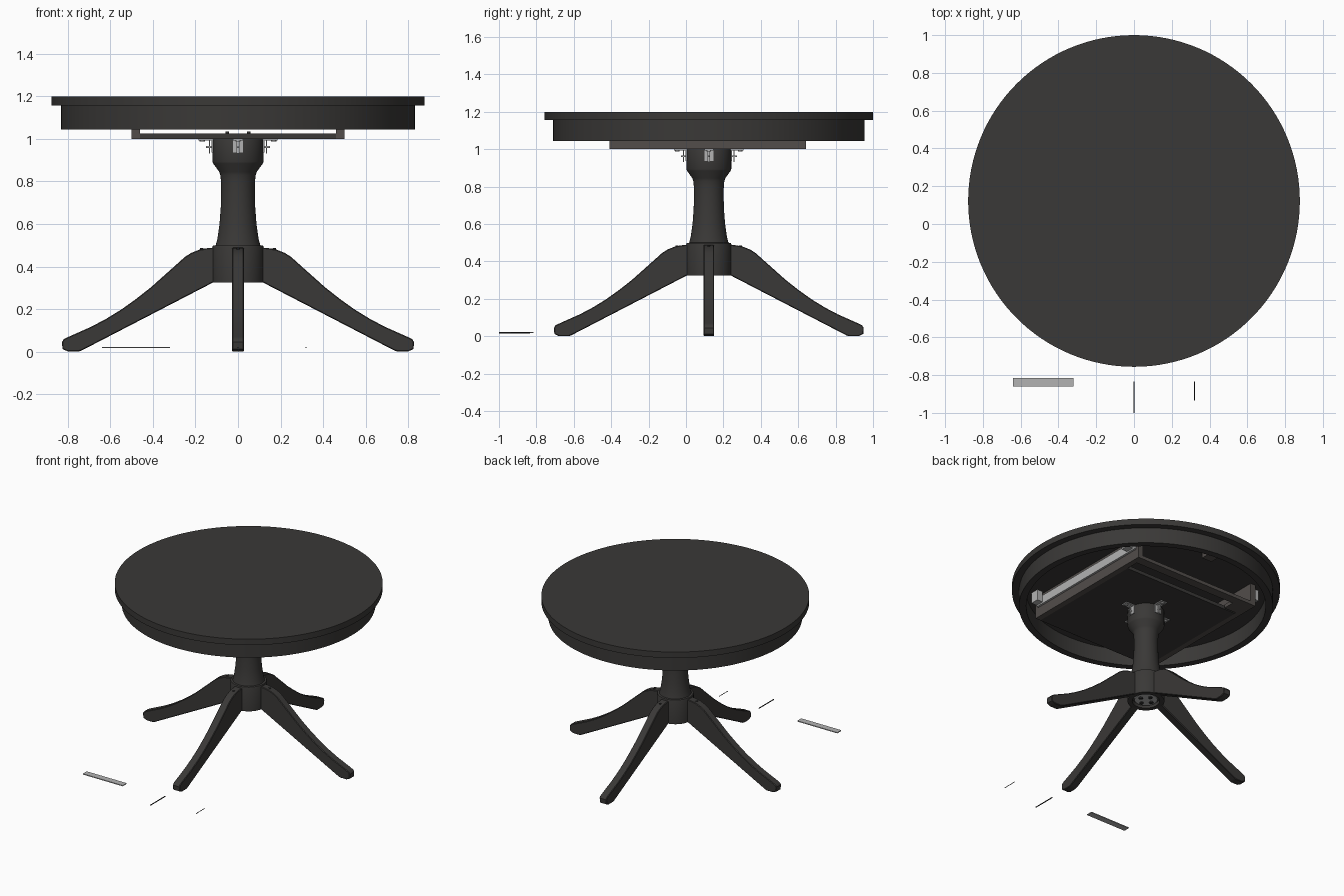
import bpy, bmesh
from math import pi, cos, sin
from mathutils import Matrix, Vector

if "Cube" in bpy.data.objects:
    bpy.data.objects.remove(bpy.data.objects["Cube"])

CY = 0.122  # table axis sits behind the origin


def material(name, c):
    m = bpy.data.materials.new(name)
    m.diffuse_color = (*c, 1)
    m.use_nodes = True
    m.node_tree.nodes["Principled BSDF"].inputs["Base Color"].default_value = m.diffuse_color
    return m


DARK = material("dark_wood", (0.042, 0.040, 0.038))
BROWN = material("rail_wood", (0.085, 0.075, 0.07))
METAL = material("metal", (0.45, 0.45, 0.45))
BLACK = material("dark_metal", (0.03, 0.03, 0.03))


def finish(name, bm, mat, smooth=False):
    bmesh.ops.recalc_face_normals(bm, faces=bm.faces)
    me = bpy.data.meshes.new(name)
    bm.to_mesh(me)
    bm.free()
    ob = bpy.data.objects.new(name, me)
    bpy.context.collection.objects.link(ob)
    me.materials.append(mat)
    if smooth:
        bpy.ops.object.select_all(action='DESELECT')
        ob.select_set(True)
        bpy.context.view_layer.objects.active = ob
        bpy.ops.object.shade_smooth_by_angle(angle=0.6)
    return ob


def box(name, lo, hi, mat, turn=0):
    """Box between corners; turn rotates it about the table axis."""
    lo, hi = Vector(lo), Vector(hi)
    bm = bmesh.new()
    bmesh.ops.create_cube(bm, size=1, matrix=Matrix.Translation((lo + hi) / 2)
                          @ Matrix.Diagonal((*(hi - lo), 1)))
    bm.transform(Matrix.Translation((0, CY, 0)) @ Matrix.Rotation(turn, 4, 'Z'))
    return finish(name, bm, mat)


def rod(name, a, b, r, mat, turn=0, n=16):
    """Cylinder between two points, relative to the table axis."""
    a, b = Vector(a), Vector(b)
    rot = (b - a).to_track_quat('Z', 'Y').to_matrix().to_4x4()
    bm = bmesh.new()
    bmesh.ops.create_cone(bm, cap_ends=True, segments=n, radius1=r, radius2=r,
                          depth=(b - a).length,
                          matrix=Matrix.Translation((a + b) / 2) @ rot)
    bm.transform(Matrix.Translation((0, CY, 0)) @ Matrix.Rotation(turn, 4, 'Z'))
    return finish(name, bm, mat, True)


def lathe(name, pts, mat, n=64, closed=False):
    bm = bmesh.new()
    vs = [bm.verts.new((r, 0, z)) for r, z in pts]
    es = [bm.edges.new(p) for p in zip(vs, vs[1:])]
    if closed:
        es.append(bm.edges.new((vs[-1], vs[0])))
    bmesh.ops.spin(bm, geom=vs + es, cent=(0, 0, 0), axis=(0, 0, 1),
                   angle=2 * pi, steps=n, use_duplicate=False)
    bmesh.ops.remove_doubles(bm, verts=bm.verts, dist=1e-5)
    bm.transform(Matrix.Translation((0, CY, 0)))
    return finish(name, bm, mat, True)


# Round top and hollow apron ring
lathe("table_top", [(0, 1.2), (.878, 1.2), (.878, 1.157), (0, 1.157)], DARK, 128)
lathe("apron", [(.832, 1.157), (.832, 1.045), (.785, 1.045), (.785, 1.157)],
      DARK, 128, True)

# Turned pedestal with a recess underneath
lathe("pedestal", [(0, 1.0), (.118, 1.0), (.12, .995), (.12, .893), (.117, .885),
                   (.088, .845), (.083, .83), (.080, .80), (.079, .75), (.081, .68),
                   (.087, .60), (.097, .53), (.105, .50), (.118, .498), (.121, .49),
                   (.121, .325), (.09, .325), (.09, .35), (0, .35)], DARK)
rod("base_plate", (0, 0, .335), (0, 0, .35), .075, METAL, n=32)

# Mounting plate with a slot near the back, and end bar
box("mounting_plate", (-.46, -.53, 1.0), (.46, .36, 1.025), DARK)
box("back_cross_bar", (-.46, .455, 1.0), (.46, .52, 1.025), BROWN)

# Wooden slide rails, metal runners and stop blocks
for s, side in ((-1, "left"), (1, "right")):
    def span(a, b):
        return sorted((s * a, s * b))
    a, b = span(.46, .5)
    box(f"{side}_slide_rail", (a, -.53, 1.0), (b, .52, 1.157), BROWN)
    a, b = span(.5, .515)
    box(f"{side}_runner", (a, -.5, 1.07), (b, .5, 1.13), METAL)
    a, b = span(.515, .56)
    for y in (-.47, .45):
        box(f"{side}_runner_stop", (a, y - .03, 1.08), (b, y + .03, 1.157), METAL)
    # table-top guide blocks at front and back
    y0, y1 = span(.62, .69)
    box(f"{side}_top_block", (-.04, y0, 1.12), (.04, y1, 1.157), BROWN)
    rod(f"{side}_plate_bolt", (s * .05, 0, 1.025), (s * .05, 0, 1.035), .008, BLACK)
box("corner_block", (-.46, .37, 1.0), (-.36, .455, 1.025), BROWN)

# Leg side outline: distance from axis, height
outline = [(.10, .325), (.117, .325), (.735, .005), (.75, 0), (.80, 0), (.826, .012),
           (.828, .045), (.82, .058), (.80, .068), (.69, .117), (.62, .154),
           (.55, .197), (.48, .247), (.41, .302), (.345, .36), (.29, .409),
           (.25, .445), (.22, .464), (.18, .480), (.14, .487), (.10, .490)]


def leg(name, turn):
    w = .028
    bm = bmesh.new()
    f = bm.faces.new([bm.verts.new((r, -w, z)) for r, z in outline])
    ext = bmesh.ops.extrude_face_region(bm, geom=[f])["geom"]
    bmesh.ops.translate(bm, vec=(0, 2 * w, 0),
                        verts=[v for v in ext if isinstance(v, bmesh.types.BMVert)])
    bmesh.ops.recalc_face_normals(bm, faces=bm.faces)
    rims = [e for e in bm.edges if abs(e.verts[0].co.y - e.verts[1].co.y) < 1e-6]
    bmesh.ops.bevel(bm, geom=rims, offset=.004, segments=1, affect='EDGES')
    bm.transform(Matrix.Translation((0, CY, 0)) @ Matrix.Rotation(turn, 4, 'Z'))
    finish(name, bm, DARK, True)


# Four legs and four pedestal brackets, repeated around the axis
for i, side in enumerate(("right", "back", "left", "front")):
    t = i * pi / 2
    leg(f"{side}_leg", t)
    rod(f"{side}_leg_bolt", (.17, 0, .46), (.17, 0, .486), .008, BLACK, t)
    rod(f"{side}_base_bolt", (.045, 0, .327), (.045, 0, .34), .014, BLACK, t, 6)
    box(f"{side}_bracket_upright", (.116, -.024, .937), (.124, .024, 1.0), METAL, t)
    box(f"{side}_bracket_arm", (.116, -.024, .994), (.185, .024, 1.0), METAL, t)
    rod(f"{side}_bracket_screw", (.168, 0, .988), (.168, 0, .996), .012, METAL, t)
    rod(f"{side}_clamp_bolt", (.11, 0, .962), (.15, 0, .962), .005, METAL, t)
    box(f"{side}_wing_nut", (.132, -.006, .932), (.137, .006, .992), METAL, t)

# Loose hardware lying in front of the table
box("loose_bar", (-.64, -.86 - CY, .016), (-.32, -.815 - CY, .022), METAL)
rod("loose_long_pin", (0, -1.0 - CY, .019), (0, -.835 - CY, .019), .0035, BLACK)
rod("loose_short_pin", (.32, -.935 - CY, .019), (.32, -.835 - CY, .019), .002, BLACK)
